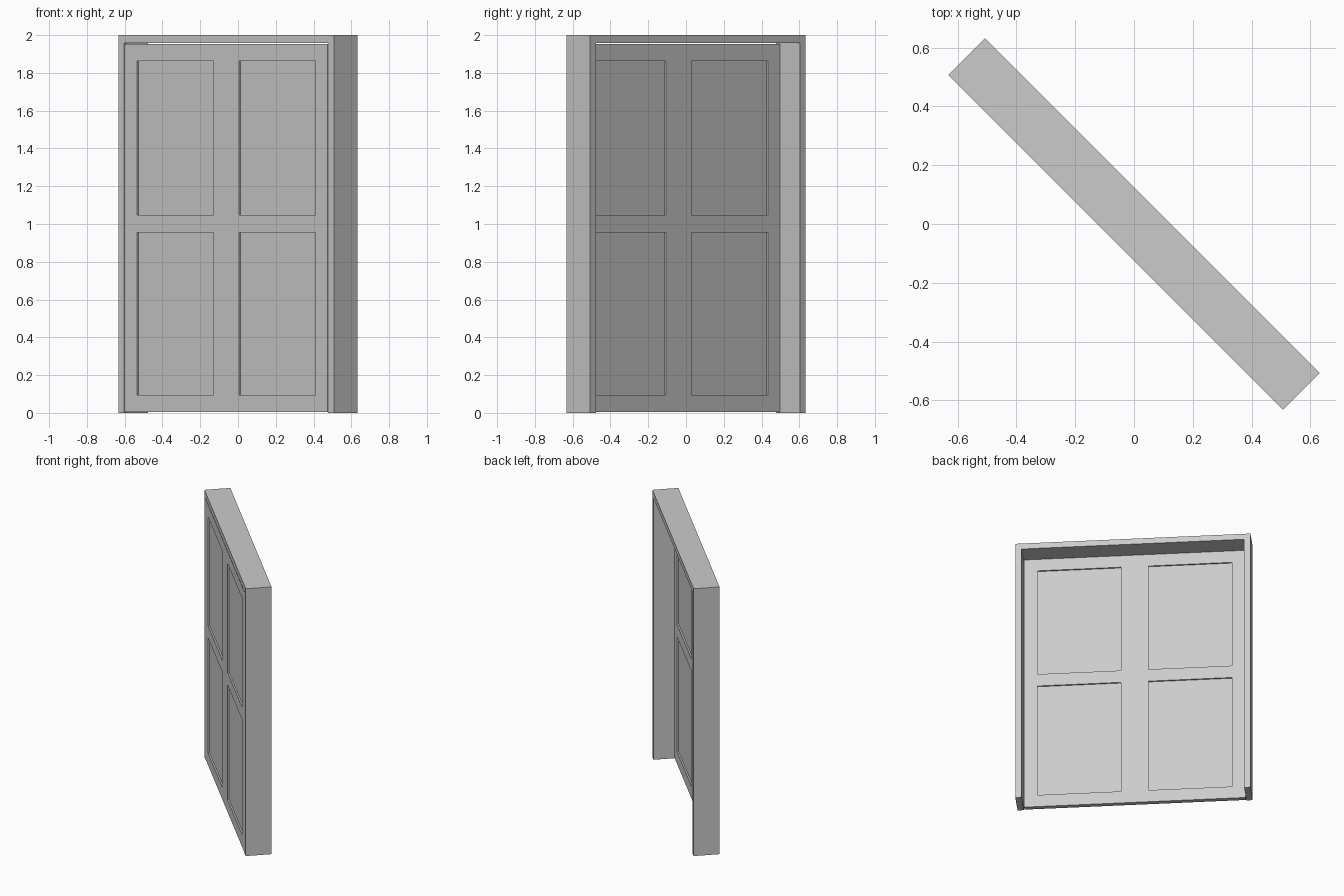
import bpy, bmesh, math
from mathutils import Vector

cube = bpy.data.objects.get("Cube")
if cube:
    bpy.data.objects.remove(cube, do_unlink=True)

# Main sizes
HALF_W, HALF_D, HEIGHT = 0.806, 0.089, 2.0
JAMB, GAP = 0.043, 0.004
DOOR_T, RECESS = 0.034, 0.011
PANEL_X = (0.095, 0.668)
PANEL_Z = ((0.095, 0.955), (1.048, 1.863))
TURN = math.radians(-45)

grey = bpy.data.materials.new("light_grey")
grey.use_nodes = True
colour = (0.6, 0.6, 0.6, 1)
grey.diffuse_color = colour
grey.node_tree.nodes["Principled BSDF"].inputs["Base Color"].default_value = colour


def finish(name, bm):
    """Turn a bmesh into a flat-shaded object, set at the doorway's angle."""
    bmesh.ops.recalc_face_normals(bm, faces=bm.faces)
    mesh = bpy.data.meshes.new(name)
    bm.to_mesh(mesh)
    bm.free()
    mesh.materials.append(grey)
    obj = bpy.data.objects.new(name, mesh)
    obj.rotation_euler.z = TURN
    bpy.context.collection.objects.link(obj)
    return obj


# Door frame: an arch-shaped outline extruded through the wall depth
inner = HALF_W - JAMB
top = HEIGHT - JAMB
right_half = [(inner, top), (inner, 0), (HALF_W, 0), (HALF_W, HEIGHT)]
outline = right_half + [(-x, z) for x, z in reversed(right_half)]
bm = bmesh.new()
face = bm.faces.new([bm.verts.new((x, -HALF_D, z)) for x, z in outline])
ext = bmesh.ops.extrude_face_region(bm, geom=[face])
moved = [g for g in ext["geom"] if isinstance(g, bmesh.types.BMVert)]
bmesh.ops.translate(bm, verts=moved, vec=(0, 2 * HALF_D, 0))
finish("door_frame", bm)

# Door leaf: a slab flush with the front of the frame
bm = bmesh.new()
bmesh.ops.create_cube(bm, size=1)
leaf_h = top - 2 * GAP
bmesh.ops.scale(bm, vec=(2 * (inner - GAP), DOOR_T, leaf_h), verts=bm.verts)
bmesh.ops.translate(bm, vec=(0, -HALF_D + DOOR_T / 2, GAP + leaf_h / 2), verts=bm.verts)

# Cut the slab along the panel edges
cuts = [(Vector((s * x, 0, 0)), Vector((1, 0, 0))) for x in PANEL_X for s in (-1, 1)]
cuts += [(Vector((0, 0, z)), Vector((0, 0, 1))) for pair in PANEL_Z for z in pair]
for co, no in cuts:
    bmesh.ops.bisect_plane(bm, geom=bm.verts[:] + bm.edges[:] + bm.faces[:],
                           plane_co=co, plane_no=no)


# Sink the four panels on both sides
def is_panel(f):
    c = f.calc_center_median()
    return (abs(f.normal.y) > 0.9 and PANEL_X[0] < abs(c.x) < PANEL_X[1]
            and any(a < c.z < b for a, b in PANEL_Z))


bm.normal_update()
panels = [f for f in bm.faces if is_panel(f)]
bmesh.ops.inset_individual(bm, faces=panels, thickness=0, depth=-RECESS)
bmesh.ops.dissolve_limit(bm, angle_limit=0.01, verts=bm.verts, edges=bm.edges)
finish("door_leaf", bm)
